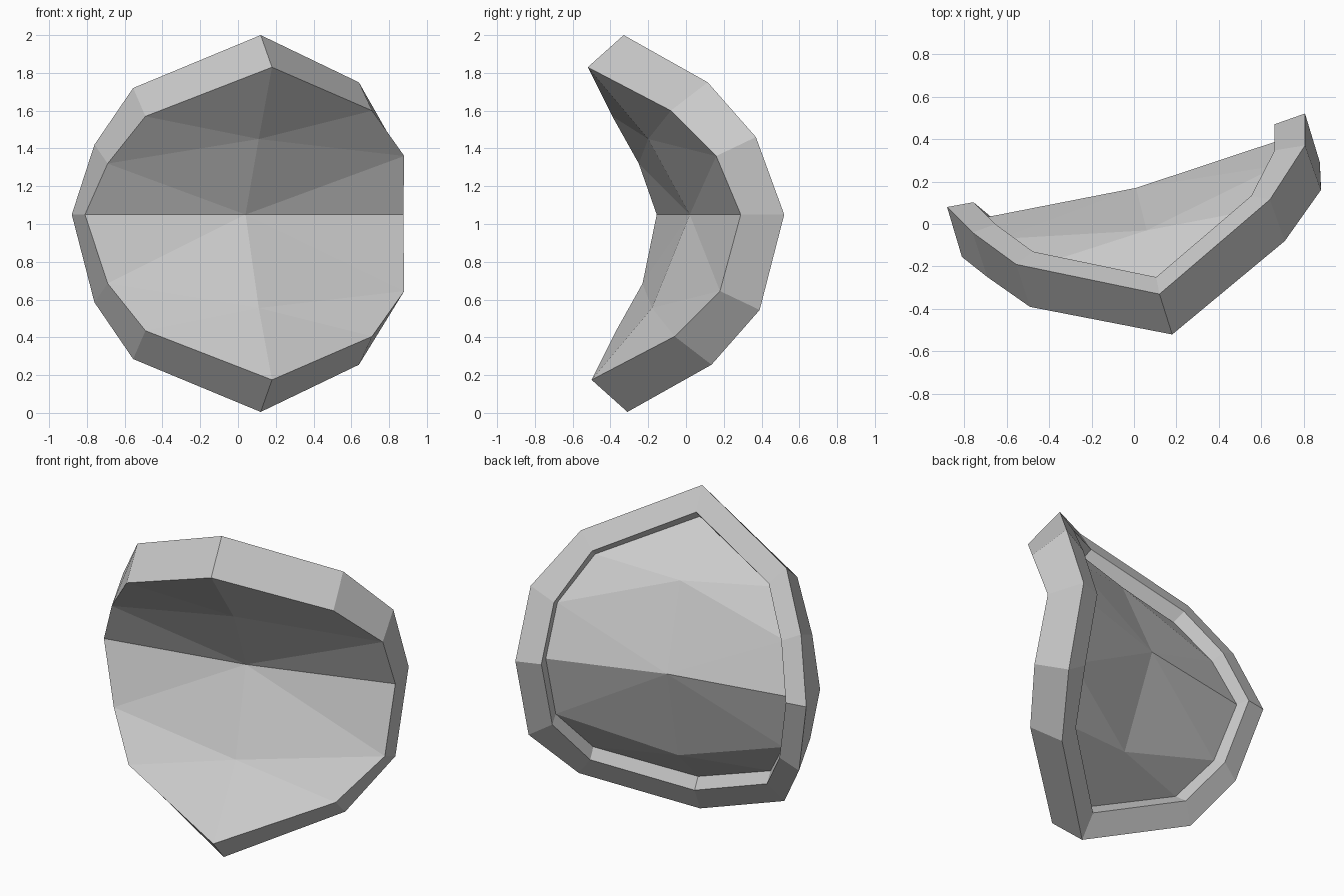
import bpy
import bmesh
from mathutils import Vector

cube = bpy.data.objects.get("Cube")
if cube:
    bpy.data.objects.remove(cube, do_unlink=True)

grey = bpy.data.materials.new("plain_grey")
grey.use_nodes = True
colour = (0.6, 0.6, 0.6, 1)
grey.diffuse_color = colour
grey.node_tree.nodes["Principled BSDF"].inputs["Base Color"].default_value = colour


def flip(p):
    """Reflect an upper point to the lower half."""
    return Vector((p.x, p.y + 0.02, 2.005 - p.z))


def full_ring(upper):
    """Upper arc from one middle corner to the other, closed by its reflection."""
    upper = [Vector(p) for p in upper]
    return upper + [flip(p) for p in reversed(upper[1:-1])]


# Outlines of the front and back edges of the rim
front = full_ring([(-0.81, -0.155, 1.05), (-0.69, -0.25, 1.32), (-0.49, -0.39, 1.57),
                   (0.18, -0.52, 1.83), (0.71, -0.08, 1.60), (0.88, 0.16, 1.36),
                   (0.875, 0.29, 1.05)])
back = full_ring([(-0.88, 0.08, 1.05), (-0.76, -0.04, 1.42), (-0.555, -0.19, 1.72),
                  (0.12, -0.33, 2.0), (0.64, 0.115, 1.75), (0.805, 0.37, 1.46),
                  (0.805, 0.52, 1.05)])

# Flat lip on the back, then the recess it surrounds
hub = Vector((0.01, 0.24, 1.05))
lip = [b.lerp(hub, 0.18 if b.x > 0.7 else 0.14) for b in back]
recess = [p + (f - b) * 0.33 for p, f, b in zip(lip, front, back)]

bm = bmesh.new()
rings = [[bm.verts.new(p) for p in ring] for ring in (front, back, lip, recess)]

# Rim side, lip and recess wall
for a, b in zip(rings, rings[1:]):
    for i in range(len(a)):
        j = (i + 1) % len(a)
        bm.faces.new((a[i], a[j], b[j], b[i]))


def panel(ring, centre, spine):
    """Creased panel: two spine points fan out to the ring, meeting at the centre."""
    c = bm.verts.new(centre)
    spine = Vector(spine)
    for start, point in ((0, spine), (6, flip(spine))):
        s = bm.verts.new(point)
        arc = [ring[(start + i) % 12] for i in range(7)]
        bm.faces.new((arc[0], arc[1], c))
        bm.faces.new((arc[1], s, c))
        for p, q in zip(arc[1:5], arc[2:6]):
            bm.faces.new((p, q, s))
        bm.faces.new((arc[5], c, s))
        bm.faces.new((arc[5], arc[6], c))


panel(rings[0], (0.04, 0.02, 1.05), (0.11, -0.20, 1.45))
panel(rings[3], (0.01, 0.17, 1.05), (0.06, -0.03, 1.54))

bmesh.ops.recalc_face_normals(bm, faces=bm.faces)
mesh = bpy.data.meshes.new("curved_plate")
bm.to_mesh(mesh)
bm.free()
mesh.materials.append(grey)
plate = bpy.data.objects.new("curved_plate", mesh)
bpy.context.collection.objects.link(plate)
